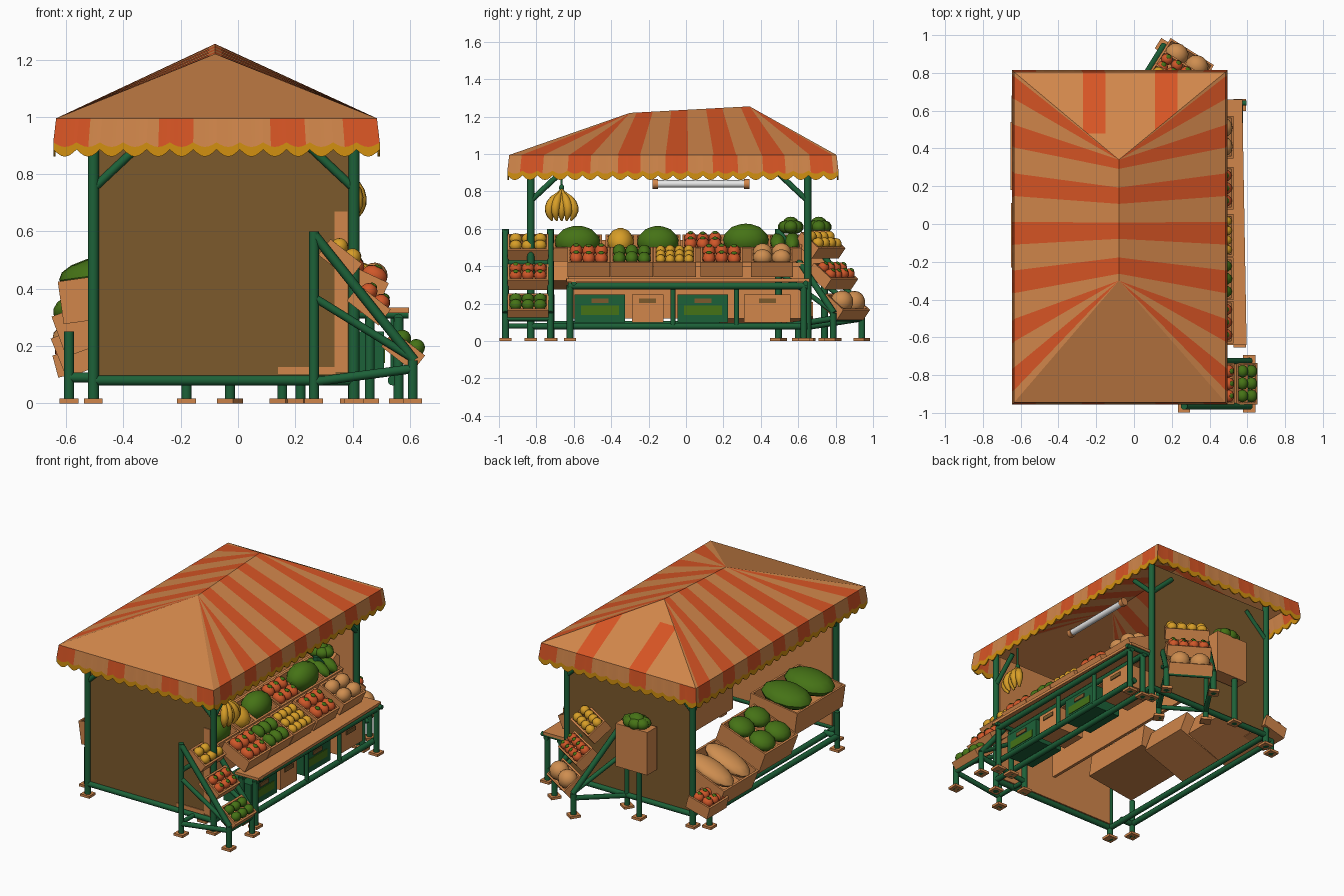
import bpy, bmesh, math, random
from mathutils import Matrix, Vector

random.seed(4)
cube = bpy.data.objects.get("Cube")
if cube:
    bpy.data.objects.remove(cube)


def colour(name, r, g, b):
    m = bpy.data.materials.new(name)
    m.use_nodes = True
    m.diffuse_color = (r, g, b, 1)
    m.node_tree.nodes["Principled BSDF"].inputs["Base Color"].default_value = (r, g, b, 1)
    return m


tan = colour("tan wood and cloth", .64, .24, .07)
orange = colour("orange stripe", .68, .09, .018)
mustard = colour("mustard trim", .65, .28, .005)
green = colour("frame green", .012, .12, .04)
leaf = colour("leaf green", .06, .17, .008)
brown = colour("wall brown", .2, .1, .025)
tomato = colour("tomato red", .63, .095, .022)
yellow = colour("fruit yellow", .68, .34, .02)
melon_tan = colour("melon tan", .62, .27, .08)
white = colour("lamp white", .8, .8, .8)


def add_object(name, data, *mats, smooth=False):
    for m in mats:
        data.materials.append(m)
    ob = bpy.data.objects.new(name, data)
    bpy.context.collection.objects.link(ob)
    if smooth:
        bpy.ops.object.select_all(action='DESELECT')
        ob.select_set(True)
        bpy.context.view_layer.objects.active = ob
        bpy.ops.object.shade_smooth_by_angle(angle=math.radians(40))
    return ob


def finish(name, bm, *mats, smooth=False):
    me = bpy.data.meshes.new(name)
    bm.to_mesh(me)
    bm.free()
    return add_object(name, me, *mats, smooth=smooth)


def add_box(bm, centre, size, M=Matrix()):
    bmesh.ops.create_cube(bm, size=1, matrix=M @ Matrix.Translation(centre) @ Matrix.Diagonal((*size, 1)))


def add_bar(bm, a, b, r=.018, M=Matrix()):
    a, b = M @ Vector(a), M @ Vector(b)
    d = b - a
    T = Matrix.Translation((a + b) / 2) @ d.to_track_quat('Z', 'Y').to_matrix().to_4x4()
    bmesh.ops.create_cone(bm, cap_ends=True, segments=10, radius1=r, radius2=r, depth=d.length, matrix=T)


def add_ball(bm, centre, radii, M=Matrix(), mat=0):
    T = M @ Matrix.Translation(centre) @ Matrix.Diagonal((*radii, 1))
    r = bmesh.ops.create_uvsphere(bm, u_segments=12, v_segments=8, radius=1, matrix=T)
    for f in {f for v in r["verts"] for f in v.link_faces}:
        f.material_index = mat


def box(name, centre, size, mat, M=Matrix()):
    bm = bmesh.new()
    add_box(bm, centre, size, M)
    return finish(name, bm, mat)


def place(x, y, z, yaw=0, tilt=0):
    return Matrix.Translation((x, y, z)) @ Matrix.Rotation(math.radians(yaw), 4, 'Z') \
        @ Matrix.Rotation(math.radians(tilt), 4, 'Y')


def crate(name, M, d, w, h, fruit, nx, ny, squash=1.0):
    """Open tray, local x is its front, filled with a grid of fruit."""
    bm = bmesh.new()
    add_box(bm, (0, 0, .006), (d, w, .012), M)
    for s in (-1, 1):
        add_box(bm, (s * (d / 2 - .006), 0, h / 2), (.012, w, h), M)
        add_box(bm, (0, s * (w / 2 - .006), h / 2), (d, .012, h), M)
    finish(name, bm, tan)
    bm = bmesh.new()
    cx, cy = (d - .024) / nx, (w - .024) / ny
    r = min(cx, cy) * .52 * squash
    for i in range(nx):
        for j in range(ny):
            p = Vector(((i + .5 - nx / 2) * cx, (j + .5 - ny / 2) * cy, h - .1 * r + random.uniform(0, .2 * r)))
            add_ball(bm, p, (cx * .52, cy * .52, r), M)
            if fruit == tomato:
                add_ball(bm, p + Vector((0, 0, .95 * r)), (.45 * r, .45 * r, .2 * r), M, 1)
    finish(name + "_fruit", bm, fruit, leaf, smooth=True)


def cabbage(x, y, z):
    bm = bmesh.new()
    for k in range(7):
        a = k * math.tau / 7
        add_ball(bm, (x + .05 * math.cos(a), y + .03 * math.sin(a), z), (.045, .04, .035))
    add_ball(bm, (x, y, z + .015), (.055, .045, .04))
    finish("cabbage", bm, leaf, smooth=True)


# striped hipped canopy
X0, X1, Y0, Y1, EAVE, RX = -.635, .485, -.945, .805, .995, -.08
front_top, back_top = Vector((RX, -.3, 1.22)), Vector((RX, .34, 1.255))
side_stripes = [-.82 + .257 * k for k in range(7)]
end_stripes = [-.58, -.21, .17, .43]


def striped(t, centres):
    return int(any(abs(t - c) < .061 for c in centres))


def ridge(y):
    t = max(-.3, min(.34, .72 * y))
    return front_top.lerp(back_top, (t + .3) / .64)


bm = bmesh.new()


def face(points, mat):
    keep = [p for i, p in enumerate(points) if (Vector(p) - Vector(points[i - 1])).length > 1e-5]
    f = bm.faces.new([bm.verts.new(p) for p in keep])
    f.material_index = mat
    return f


cuts = [Y0] + [c + s for c in side_stripes for s in (-.06, .06)] + [Y1]
for x in (X0, X1):
    for a, b in zip(cuts, cuts[1:]):
        face([(x, a, EAVE), (x, b, EAVE), ridge(b), ridge(a)], striped((a + b) / 2, side_stripes))
face([(X0, Y0, EAVE), (X1, Y0, EAVE), front_top], 0)
back = [face([(X1, Y1, EAVE), (X0, Y1, EAVE), back_top], 0)]
planes = [((c + s, 0, 0), (1, 0, 0)) for c in end_stripes[1:3] for s in (-.06, .06)] + [((0, .48, 0), (0, 1, 0))]
for co, no in planes:
    geom = back + list({e for f in back for e in f.edges}) + list({v for f in back for v in f.verts})
    r = bmesh.ops.bisect_plane(bm, geom=geom, plane_co=co, plane_no=no)
    back = [g for g in r["geom"] if isinstance(g, bmesh.types.BMFace)]
for f in back:
    c = f.calc_center_median()
    f.material_index = int(c.y > .48 and striped(c.x, end_stripes[1:3]))

# scalloped valance hanging from the eave
corners = [Vector(p) for p in ((X0, Y0, EAVE), (X1, Y0, EAVE), (X1, Y1, EAVE), (X0, Y1, EAVE))]
flare = [c + Vector((math.copysign(.01, c.x), math.copysign(.01, c.y), 0)) for c in corners]
for i in range(4):
    j = (i + 1) % 4
    n = 6 * round((corners[j] - corners[i]).length / .08)
    rows = []
    for k in range(n + 1):
        s = abs(math.sin(math.pi * k / 6))
        top, low = corners[i].lerp(corners[j], k / n), flare[i].lerp(flare[j], k / n)
        rows.append((top, Vector((*low.xy, .911 - .016 * s)), Vector((*low.xy, .886 - .025 * s))))
    for a, b in zip(rows, rows[1:]):
        m = (a[0] + b[0]) / 2
        face([a[0], a[1], b[1], b[0]], striped(m.y, side_stripes) if i % 2 else striped(m.x, end_stripes))
        face([a[1], a[2], b[2], b[1]], 2)
bmesh.ops.remove_doubles(bm, verts=bm.verts, dist=.0005)
bmesh.ops.recalc_face_normals(bm, faces=bm.faces)
canopy = finish("canopy", bm, tan, orange, mustard)
canopy.modifiers.new("thickness", 'SOLIDIFY').thickness = .008

# corner posts, braces, rails and feet
PX, PY = (-.505, .405), (-.83, .65)
frame, feet = bmesh.new(), bmesh.new()


def leg(x, y, top, r=.018, M=Matrix()):
    add_bar(frame, (x, y, 0), (x, y, top), r, M)
    add_box(feet, (x, y, .008), (.065, .065, .016), M)


for x in PX:
    for y in PY:
        leg(x, y, .99, .02)
        sx, sy = (1 if x < 0 else -1), (1 if y < 0 else -1)
        add_bar(frame, (x, y, .75), (x + sx * .16, y, .9), .015)
        add_bar(frame, (x, y, .75), (x, y + sy * .16, .9), .015)
    add_bar(frame, (x, PY[0], .08), (x, PY[1], .08))
for y in PY:
    add_bar(frame, (PX[0], y, .08), (PX[1], y, .08))

# counter frame on the sales side, low frame on the far side
for x in (.46, .56):
    add_bar(frame, (x, -.63, .295), (x, .65, .295))
    for y in (-.62, .63):
        leg(x, y, .3)
add_bar(frame, (.54, -.63, .08), (.54, .65, .08))
for y in (-.07, .27):
    add_bar(frame, (.545, y, .08), (.545, y, .3), .014)
for y in (-.6, .64):
    add_bar(frame, (PX[1], y, .31), (.595, y, .31), .014)
for y, top in ((-.72, .25), (.6, .1)):
    leg(-.59, y, top)
    add_bar(frame, (-.59, y, .09), (-.5, y, .09))
add_bar(frame, (-.59, -.72, .09), (-.59, .6, .09))
box("counter_top", (.5, 0, .325), (.17, 1.3, .018), tan, place(0, 0, 0, 1))


# stepped crate stands
def stand(name, M, w, spots, fruits):
    for y in (-w / 2, w / 2):
        leg(-.17, y, .6, .018, M)
        leg(.175, y, .15, .018, M)
        add_bar(frame, (-.17, y, .59), (.18, y, .15), .017, M)
        add_bar(frame, (-.17, y, .37), (.17, y, .16), .014, M)
        add_bar(frame, (-.17, y, .075), (.17, y, .12), .016, M)
    for x, z in ((-.17, .08), (.175, .12), (-.17, .42)):
        add_bar(frame, (x, -w / 2, z), (x, w / 2, z), .014, M)
    for (x, z), (fruit, nx, ny) in zip(spots, fruits):
        crate(name + "_crate", M @ place(x, 0, z, 0, 38), .14, w - .02, .07, fruit, nx, ny)


stand("front_stand", place(.435, -.845, 0), .24, ((-.1, .475), (.0, .315), (.12, .155)),
      ((yellow, 2, 3), (tomato, 2, 3), (leaf, 2, 3)))
stand("back_stand", place(.185, .715, 0, 58), .29, ((-.02, .485), (.06, .32), (.135, .155)),
      ((yellow, 2, 4), (tomato, 2, 4), (melon_tan, 1, 2)))

# cabbage box on a leg behind the back wall
leg(-.18, .74, .35)
box("cabbage_box", (-.14, .715, .45), (.23, .1, .28), tan)
cabbage(-.14, .71, .61)
finish("frame", frame, green, smooth=True)
finish("feet", feet, tan)

# end walls, tan lining inside, worn strip on the front
for name, y, s in (("front_wall", -.825, 1), ("back_wall", .645, -1)):
    box(name, (-.05, y, .52), (.89, .012, .86), brown)
    box(name + "_lining", (-.05, y + s * .01, .52), (.88, .008, .85), tan)
box("worn_strip", (.36, -.833, .39), (.045, .005, .56), tan)
box("worn_edge", (.24, -.833, .115), (.2, .005, .025), tan)

# counter crates, back row and storage boxes
row = ((-.52, tomato, 2, 3), (-.29, leaf, 2, 3), (-.06, yellow, 3, 4), (.19, tomato, 2, 3), (.46, melon_tan, 2, 2))
for y, fruit, nx, ny in row:
    crate("counter_crate", place(.4, y, .385, 0, 25), .2, .225, .085, fruit, nx, ny)
row = ((-.58, leaf, 1, 1, .26), (-.35, yellow, 1, 1, .16), (-.15, leaf, 1, 1, .24), (.09, tomato, 2, 3, .22),
       (.32, leaf, 1, 1, .26), (.53, leaf, 1, 2, .18))
for y, fruit, nx, ny, w in row:
    crate("upper_crate", place(.21, y, .46, 0, 22), .19, w, .08, fruit, nx, ny)
cabbage(.2, .56, .61)
box("display_board", (.21, 0, .41), (.2, 1.26, .02), tan)
box("display_back", (.11, 0, .33), (.02, 1.26, .42), tan)
for y, w, mat in ((-.46, .27, green), (-.205, .17, tan), (.09, .27, green), (.435, .25, tan)):
    box("storage_box", (.41, y, .175), (.2, w, .15), mat)
    box("box_handle", (.513, y, .215), (.006, .09, .025), brown)
    if mat == green:
        box("box_patch", (.512, y, .165), (.004, w * .75, .05), leaf)

# large melon crates on the far side
row = ((-.5, .3, .5, leaf, 1, 2, 8, .5), (-.06, .22, .34, leaf, 2, 2, 20, .6), (.36, .15, .36, melon_tan, 1, 2, 22, .55))
for y, z, w, fruit, nx, ny, tilt, squash in row:
    crate("melon_crate", place(-.44, y, z, 180, tilt), .34, w, .15, fruit, nx, ny, squash)
crate("low_crate", place(-.55, .58, .11, 180, 15), .16, .2, .08, tomato, 2, 3)

# hanging bananas
cu = bpy.data.curves.new("bananas", 'CURVE')
cu.dimensions = '3D'
cu.bevel_depth = .024
cu.bevel_resolution = 2
cu.use_fill_caps = True
for k in range(5):
    spread = (k - 2) / 2
    sp = cu.splines.new('POLY')
    sp.points.add(7)
    for i, p in enumerate(sp.points):
        t = i / 7
        p.co = (.365 + .05 * math.sin(t * 2.4) + .012 * (k % 2), -.665 + spread * .068 * math.sin(t * 2.3),
                .81 - .165 * t, 1)
        p.radius = (.25, .4, .85, 1, 1, .9, .65, .25)[i]
    sp.use_smooth = True
add_object("bananas", cu, yellow)
bm = bmesh.new()
add_bar(bm, (.37, -.665, .8), (.37, -.665, .95), .006)
add_ball(bm, (.37, -.665, .82), (.014, .014, .018))
finish("banana_hook", bm, green, smooth=True)

# tube lamp
for name, a, b, r, mat in (("lamp_tube", -.15, .31, .02, white), ("lamp_cap", -.18, -.15, .026, tan), ("lamp_cap", .31, .34, .026, tan)):
    bm = bmesh.new()
    add_bar(bm, (.36, a, .84), (.36, b, .84), r)
    finish(name, bm, mat, smooth=True)
